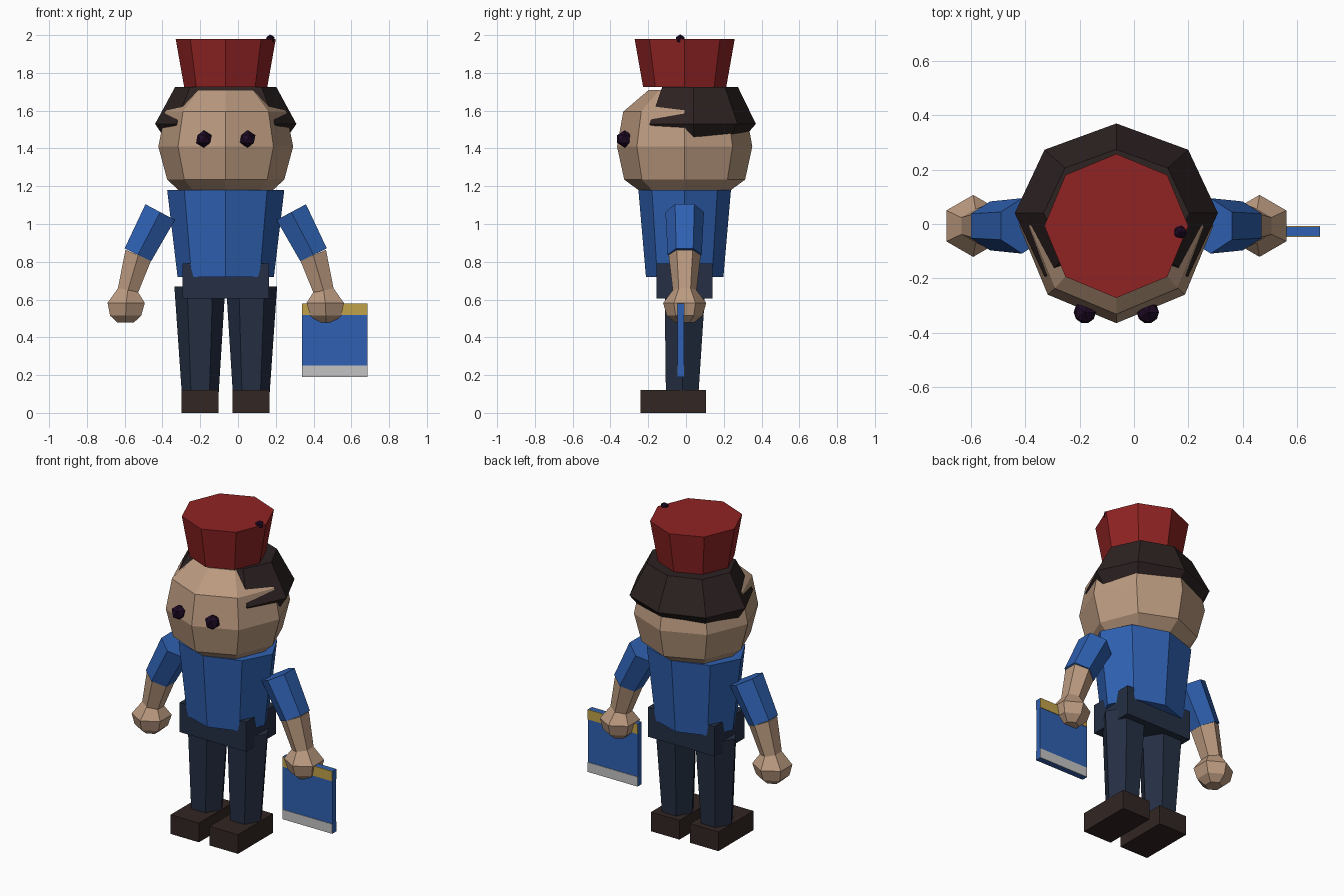
import bpy, bmesh
from math import cos, sin, pi, radians
from mathutils import Matrix, Vector

if "Cube" in bpy.data.objects:
    bpy.data.objects.remove(bpy.data.objects["Cube"])

MID = -0.065  # x of the body's mirror plane


def material(name, r, g, b):
    m = bpy.data.materials.new(name)
    m.use_nodes = True
    m.diffuse_color = (r, g, b, 1)
    m.node_tree.nodes["Principled BSDF"].inputs["Base Color"].default_value = (r, g, b, 1)
    return m


skin = material("skin", 0.50, 0.325, 0.215)
blue = material("shirt blue", 0.028, 0.118, 0.44)
navy = material("trouser navy", 0.018, 0.028, 0.056)
hair_brown = material("hair brown", 0.026, 0.016, 0.016)
red = material("hat red", 0.28, 0.017, 0.017)
shoe_brown = material("shoe brown", 0.032, 0.019, 0.017)
eye_dark = material("eye dark", 0.013, 0.003, 0.018)
yellow = material("band yellow", 0.53, 0.36, 0.07)
grey = material("band grey", 0.55, 0.55, 0.55)


def finish(name, bm, mat):
    bmesh.ops.recalc_face_normals(bm, faces=bm.faces)
    mesh = bpy.data.meshes.new(name)
    bm.to_mesh(mesh)
    bm.free()
    mesh.materials.append(mat)
    obj = bpy.data.objects.new(name, mesh)
    bpy.context.collection.objects.link(obj)
    return obj


def loft(name, mat, sides, rings, phase=0.0, skip=()):
    """Skin rings of (x, y, z, radius x, radius y, tilt about y), capping both ends."""
    bm = bmesh.new()
    loops = []
    for x, y, z, rx, ry, tilt in rings:
        turn = Matrix.Rotation(-tilt, 3, 'Y')
        angles = [phase + 2 * pi * i / sides for i in range(sides) if i not in skip]
        loops.append([bm.verts.new(Vector((x, y, z)) + turn @ Vector((rx * cos(a), ry * sin(a), 0)))
                      for a in angles])
    count = len(loops[0])
    for low, high in zip(loops, loops[1:]):
        for i in range(count):
            j = (i + 1) % count
            bm.faces.new((low[i], low[j], high[j], high[i]))
    bm.faces.new(loops[0])
    bm.faces.new(loops[-1])
    return finish(name, bm, mat)


def box(name, mat, low, high):
    low, high = Vector(low), Vector(high)
    bm = bmesh.new()
    bmesh.ops.create_cube(bm, size=1)
    bmesh.ops.scale(bm, vec=high - low, verts=bm.verts)
    bmesh.ops.translate(bm, vec=(low + high) / 2, verts=bm.verts)
    return finish(name, bm, mat)


def ball(name, mat, centre, radius):
    bm = bmesh.new()
    bmesh.ops.create_icosphere(bm, subdivisions=1, radius=radius)
    bmesh.ops.translate(bm, vec=centre, verts=bm.verts)
    return finish(name, bm, mat)


def upright(y, *levels):
    return [(MID, y, z, rx, ry, 0) for z, rx, ry in levels]


# Head, hair (open at the forehead) and hat
loft("head", skin, 8, upright(-0.007, (1.18, 0.25, 0.245), (1.235, 0.31, 0.32),
                              (1.41, 0.357, 0.358), (1.595, 0.32, 0.325), (1.71, 0.2, 0.19)))
loft("hair", hair_brown, 8, upright(0.04, (1.45, 0.32, 0.26), (1.53, 0.374, 0.33),
                                    (1.725, 0.268, 0.235)), skip=(6,))
loft("hat", red, 8, upright(-0.007, (1.725, 0.22, 0.22), (1.98, 0.265, 0.265)))
ball("hat_knob", eye_dark, (0.17, -0.03, 1.978), 0.026)

# Torso and hips
loft("torso", blue, 8, upright(-0.007, (0.72, 0.255, 0.205), (1.18, 0.31, 0.245)))
box("hips", navy, (MID - 0.23, -0.155, 0.605), (MID + 0.23, 0.14, 0.79))

# Paired parts
for s, side in ((-1, "right"), (1, "left")):
    ball(side + "_eye", eye_dark, (MID + s * 0.116, -0.325, 1.45), 0.046)
    leg = MID + s * 0.135
    loft(side + "_leg", navy, 6, [(leg + s * 0.002, -0.005, 0.67, 0.135, 0.125, 0),
                                  (leg, -0.02, 0.11, 0.098, 0.1, 0)])
    box(side + "_shoe", shoe_brown, (leg - 0.098, -0.24, 0), (leg + 0.098, 0.105, 0.12))

    def limb(name, mat, *rings):
        loft(side + name, mat, 6, [(MID + s * d, -0.007, z, r, r, s * t) for d, z, r, t in rings],
             phase=radians(30))

    limb("_sleeve", blue, (0.347, 1.063, 0.102, 0.49), (0.465, 0.837, 0.09, 0.45))
    limb("_forearm", skin, (0.463, 0.835, 0.085, 0.4), (0.52, 0.64, 0.062, 0.25))
    limb("_hand", skin, (0.517, 0.66, 0.055, 0.22), (0.527, 0.582, 0.114, 0.0),
         (0.53, 0.515, 0.095, 0.0), (0.53, 0.478, 0.05, 0.0))

# Carried book with a coloured band at each end of both covers
box("book", blue, (0.34, -0.045, 0.19), (0.685, -0.01, 0.58))
for face, y in (("front", -0.046), ("back", -0.009)):
    for name, mat, low, high in (("top", yellow, 0.518, 0.58), ("bottom", grey, 0.19, 0.25)):
        box(f"book_{face}_{name}_band", mat, (0.34, y - 0.002, low), (0.685, y + 0.002, high))
